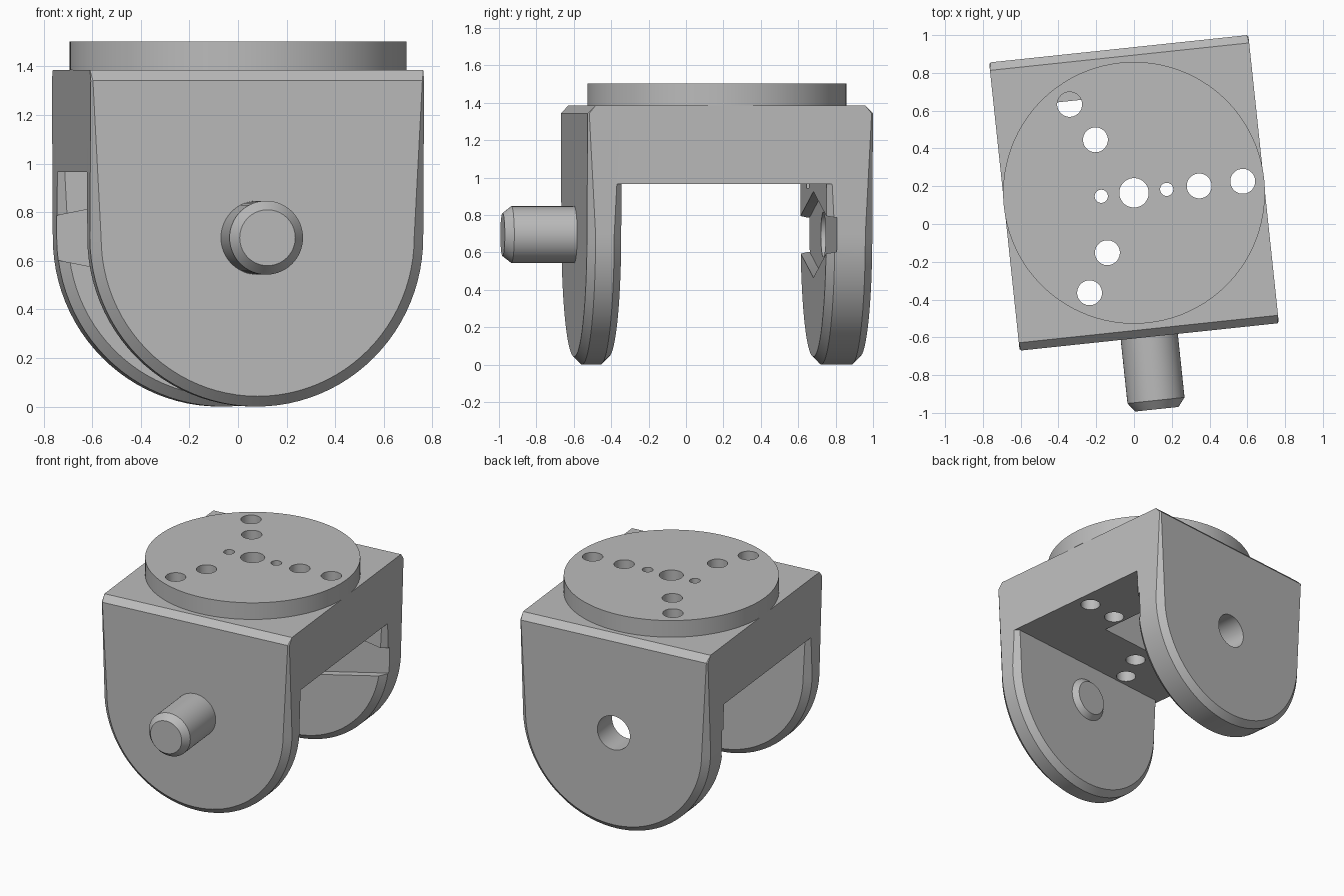
import bpy, bmesh, math
from mathutils import Matrix, Vector

if "Cube" in bpy.data.objects:
    bpy.data.objects.remove(bpy.data.objects["Cube"])

# Main dimensions
HALF_W, TOP, UNDER, PIVOT = 0.69, 1.385, 0.965, 0.695
CHAMFER, SLIM = 0.042, 0.008
OUT, FRONT_IN, BACK_IN = 0.767, 0.583, 0.519
TURN, CENTRE = math.radians(6.05), Vector((0, 0.165, 0))

grey = bpy.data.materials.new("mid_grey")
grey.use_nodes = True
grey.diffuse_color = (0.5, 0.5, 0.5, 1)
grey.node_tree.nodes["Principled BSDF"].inputs["Base Color"].default_value = (0.5, 0.5, 0.5, 1)


def make(name, bm):
    """Turn a bmesh into a placed, grey object."""
    bmesh.ops.remove_doubles(bm, verts=bm.verts, dist=1e-5)
    bmesh.ops.recalc_face_normals(bm, faces=bm.faces)
    mesh = bpy.data.meshes.new(name)
    bm.to_mesh(mesh)
    bm.free()
    mesh.materials.append(grey)
    obj = bpy.data.objects.new(name, mesh)
    obj.location = CENTRE
    obj.rotation_euler.z = TURN
    bpy.context.collection.objects.link(obj)
    return obj


def loft(bm, rings):
    """Skin a list of equal-length point rings and cap both ends."""
    loops = [[bm.verts.new(p) for p in ring] for ring in rings]
    count = len(loops[0])
    for a, b in zip(loops, loops[1:]):
        for i in range(count):
            j = (i + 1) % count
            bm.faces.new((a[i], a[j], b[j], b[i]))
    bm.faces.new(loops[0][::-1])
    bm.faces.new(loops[-1])


def circle(radius, height, cx=0, cy=0, sides=64):
    steps = [2 * math.pi * i / sides for i in range(sides)]
    return [(cx + radius * math.cos(t), cy + radius * math.sin(t), height) for t in steps]


def box(bm, x0, x1, y0, y1, z0, z1):
    loft(bm, [[(x0, y0, z), (x1, y0, z), (x1, y1, z), (x0, y1, z)] for z in (z0, z1)])


def along_y(rings):
    """Stand rings built around z on the pivot axis, running along y."""
    return [[(x, z, PIVOT + y) for x, y, z in ring] for ring in rings]


def cut(obj, cutters):
    """Apply boolean differences to an object."""
    for cutter in cutters:
        mod = obj.modifiers.new("cut", "BOOLEAN")
        mod.operation, mod.solver, mod.object = "DIFFERENCE", "EXACT", cutter
    bpy.context.view_layer.update()
    graph = bpy.context.evaluated_depsgraph_get()
    mesh = bpy.data.meshes.new_from_object(obj.evaluated_get(graph))
    obj.modifiers.clear()
    obj.data = mesh


def arch(inset, y, direction):
    """Round-bottomed outline; inset rings form the face, others the rim."""
    radius = HALF_W - inset
    wide = HALF_W - (SLIM if inset else 0)
    high = TOP - CHAMFER
    rim = 0 if inset else direction
    top = high if inset else TOP
    half = [(wide, y + rim * CHAMFER, top), (wide, y + rim * SLIM, high)]
    points = list(half)
    for i in range(49):
        t = -math.pi * i / 48
        points.append((radius * math.cos(t), y + rim * CHAMFER,
                       PIVOT + radius * math.sin(t) * PIVOT / HALF_W))
    return points + [(-x, py, z) for x, py, z in reversed(half)]


def plate(name, y0, y1):
    bm = bmesh.new()
    loft(bm, [arch(CHAMFER, y0, 1), arch(0, y0, 1), arch(0, y1, -1), arch(CHAMFER, y1, -1)])
    return make(name, bm)


# Solid parts
front_plate = plate("front_plate", -OUT, -FRONT_IN)
back_plate = plate("back_plate", BACK_IN, OUT)

bm = bmesh.new()
box(bm, -HALF_W, HALF_W, CHAMFER - OUT, OUT - CHAMFER, UNDER, TOP)
bridge = make("bridge_block", bm)

bm = bmesh.new()
loft(bm, [circle(0.693, TOP, sides=96), circle(0.693, 1.503, sides=96)])
disc = make("mounting_disc", bm)

bm = bmesh.new()
loft(bm, along_y([circle(0.115, -1.152), circle(0.152, -1.105),
                  circle(0.152, -FRONT_IN), circle(0.12, -FRONT_IN + 0.035)]))
peg = make("pivot_peg", bm)

# Cutter: bolt holes in three spokes, centre hole and two pilot holes
holes = [(0.078, 0, 0), (0.035, 0.174, 0), (0.035, -0.174, 0)]
for spoke in range(3):
    t = spoke * 2 * math.pi / 3
    holes += [(0.066, r * math.cos(t), r * math.sin(t)) for r in (0.347, 0.579)]
bm = bmesh.new()
for radius, x, y in holes:
    loft(bm, [circle(radius, z, x, y, 32) for z in (UNDER - 0.02, 1.6)])
hole_cutter = make("hole_cutter", bm)

# Cutter: rectangular pocket under the bridge
bm = bmesh.new()
box(bm, -0.265, 0.265, -0.16, 0.21, UNDER - 0.1, TOP - 0.06)
pocket_cutter = make("pocket_cutter", bm)

# Cutter: tapered arm slot across the inner side of the back plate
bm = bmesh.new()
outline = [(-0.8, -0.07), (0, -0.23), (0.8, -0.07), (0.8, 0.07), (0, 0.23), (-0.8, 0.07)]
loft(bm, [[(x, y, PIVOT + z) for x, z in outline] for y in (BACK_IN - 0.1, BACK_IN + 0.053)])
slot_cutter = make("slot_cutter", bm)

# Cutter: pivot hole
bm = bmesh.new()
loft(bm, along_y([circle(0.12, 0.4, sides=48), circle(0.12, 0.9, sides=48)]))
pivot_cutter = make("pivot_cutter", bm)

cut(bridge, [hole_cutter, pocket_cutter])
cut(disc, [hole_cutter])
cut(back_plate, [hole_cutter, slot_cutter, pivot_cutter])
for helper in (hole_cutter, pocket_cutter, slot_cutter, pivot_cutter):
    bpy.data.objects.remove(helper)

# Smooth curved walls, keep hard edges
for part in (front_plate, back_plate, bridge, disc, peg):
    part.data.shade_smooth()
    part.data.set_sharp_from_angle(angle=math.radians(25))
